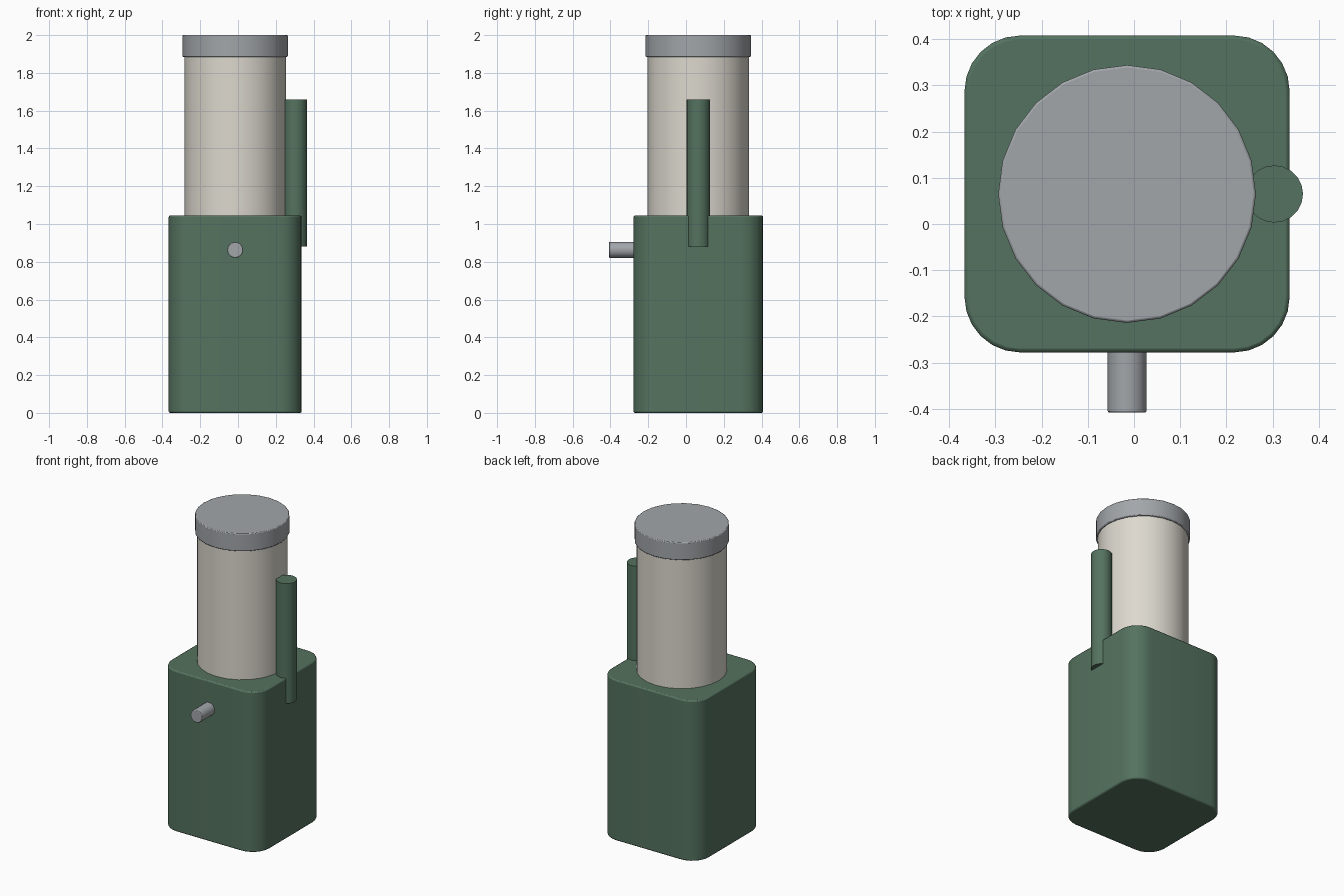
import bpy, bmesh, math

if "Cube" in bpy.data.objects:
    bpy.data.objects.remove(bpy.data.objects["Cube"])

CX, CY = -0.015, 0.065


def material(name, rgb):
    m = bpy.data.materials.new(name)
    m.diffuse_color = (*rgb, 1)
    m.use_nodes = True
    m.node_tree.nodes["Principled BSDF"].inputs["Base Color"].default_value = m.diffuse_color
    return m


GREEN = material("green_paint", (0.09, 0.17, 0.115))
CREAM = material("cream_shell", (0.72, 0.69, 0.62))
STEEL = material("grey_metal", (0.36, 0.38, 0.40))


def finish(ob, name, mat, bevel=0.0):
    ob.name = name
    ob.data.materials.append(mat)
    if bevel:
        b = ob.modifiers.new("soft_edges", 'BEVEL')
        b.width, b.segments, b.limit_method = bevel, 2, 'ANGLE'
        b.angle_limit = math.radians(40)
    bpy.ops.object.select_all(action='DESELECT')
    ob.select_set(True)
    bpy.context.view_layer.objects.active = ob
    bpy.ops.object.shade_smooth_by_angle(angle=math.radians(35))


def cylinder(name, mat, r, depth, loc, sides, rot=(0, 0, 0), bevel=0.0):
    bpy.ops.mesh.primitive_cylinder_add(vertices=sides, radius=r, depth=depth,
                                        location=loc, rotation=rot)
    finish(bpy.context.object, name, mat, bevel)


# Body: rounded rectangle profile extruded upwards
W, D, H, R, SEG = 0.704, 0.686, 1.045, 0.12, 6
bm = bmesh.new()
ring = []
for i, (sx, sy) in enumerate([(1, 1), (-1, 1), (-1, -1), (1, -1)]):
    for k in range(SEG + 1):
        a = math.pi / 2 * (i + k / SEG)
        ring.append(bm.verts.new((CX + sx * (W / 2 - R) + R * math.cos(a),
                                  CY + sy * (D / 2 - R) + R * math.sin(a), 0)))
base = bm.faces.new(ring)
top = bmesh.ops.extrude_face_region(bm, geom=[base])["geom"]
bmesh.ops.translate(bm, vec=(0, 0, H),
                    verts=[v for v in top if isinstance(v, bmesh.types.BMVert)])
bmesh.ops.recalc_face_normals(bm, faces=bm.faces)
mesh = bpy.data.meshes.new("body")
bm.to_mesh(mesh)
bm.free()
body = bpy.data.objects.new("body", mesh)
bpy.context.collection.objects.link(body)
finish(body, "body", GREEN, 0.008)

# Upright canister and its lid
cylinder("canister", CREAM, 0.268, 0.88, (CX, CY, 1.46), 24)
cylinder("lid", STEEL, 0.279, 0.115, (CX, CY, 1.9425), 24, bevel=0.005)

# Side handle rod
cylinder("side_handle", GREEN, 0.062, 0.78, (0.304, CY, 1.27), 20)

# Front peg
cylinder("front_peg", STEEL, 0.042, 0.17, (CX, -0.323, 0.863), 16,
         rot=(math.pi / 2, 0, 0), bevel=0.003)
